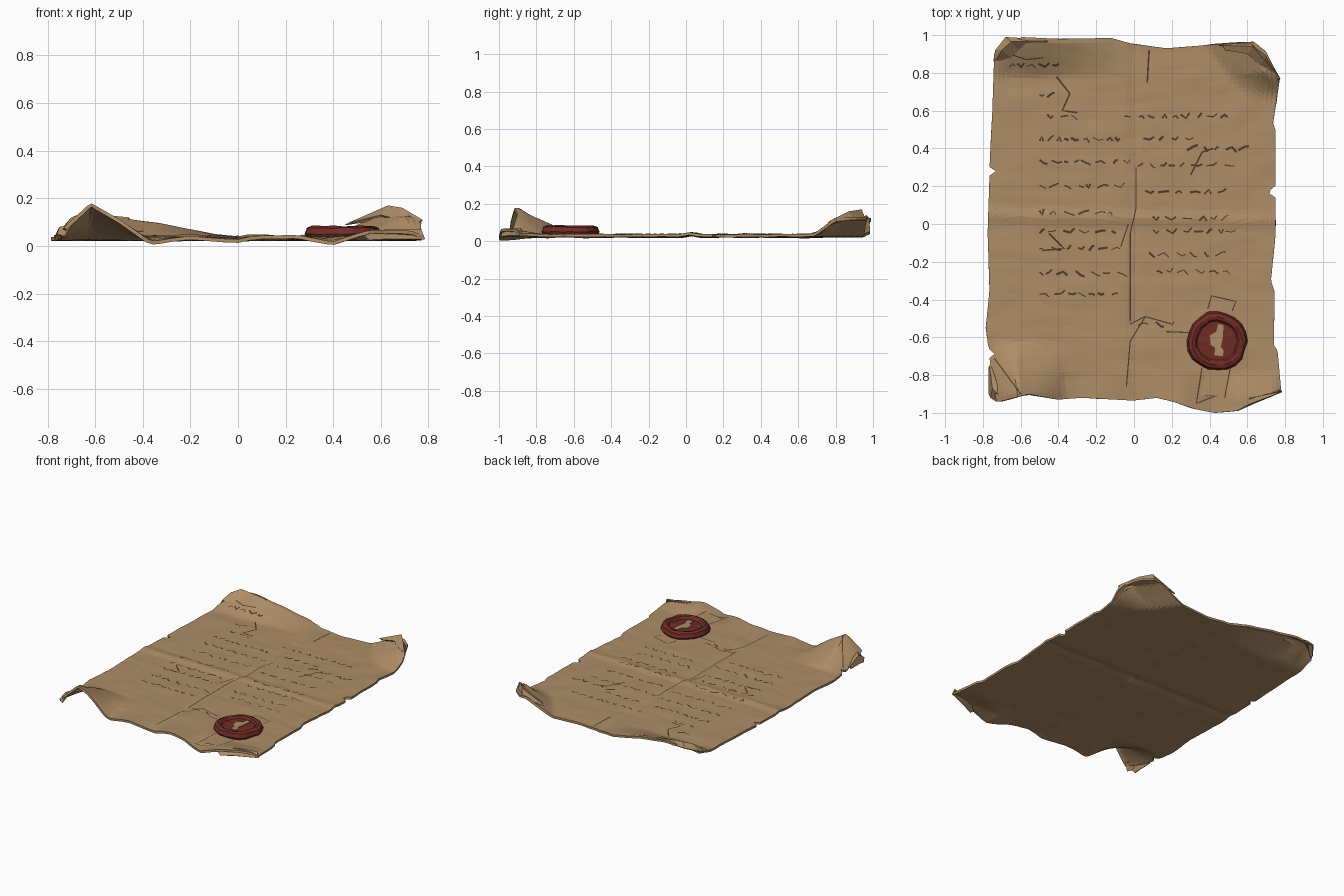
import bpy, bmesh, math, random
from mathutils import Vector, noise
from mathutils.bvhtree import BVHTree

random.seed(4)
if "Cube" in bpy.data.objects:
    bpy.data.objects.remove(bpy.data.objects["Cube"])


def material(name, rgb):
    m = bpy.data.materials.new(name)
    m.use_nodes = True
    m.diffuse_color = (*rgb, 1)
    m.node_tree.nodes["Principled BSDF"].inputs["Base Color"].default_value = (*rgb, 1)
    return m


PAPER = material("aged paper", (0.42, 0.265, 0.135))
INK = material("brown ink", (0.075, 0.045, 0.023))
WAX = material("red wax", (0.16, 0.026, 0.018))


def finish(bm, name, mat, thickness=0):
    me = bpy.data.meshes.new(name)
    bm.to_mesh(me)
    me.materials.append(mat)
    ob = bpy.data.objects.new(name, me)
    bpy.context.collection.objects.link(ob)
    if thickness:
        mod = ob.modifiers.new("Thickness", 'SOLIDIFY')
        mod.thickness = thickness
        mod.offset = -1
    return ob


def interp(points, t):
    if t <= points[0][0]:
        return points[0][1]
    for (a, p), (b, q) in zip(points, points[1:]):
        if t <= b:
            return p + (q - p) * (t - a) / (b - a)
    return points[-1][1]


def ramp(t, a, b):
    return min(1, max(0, (t - a) / (b - a)))


# Torn outline: side edges as (y, x), end edges as (x, y)
LEFT = [(-.94, -.73), (-.71, -.765), (-.69, -.735), (-.66, -.77), (-.55, -.785), (-.35, -.765),
        (-.05, -.775), (.26, -.765), (.28, -.73), (.3, -.765), (.6, -.75), (.9, -.74), (.99, -.68)]
RIGHT = [(-.89, .78), (-.67, .76), (-.64, .74), (-.36, .745), (-.3, .725), (-.05, .75),
         (.14, .75), (.17, .705), (.2, .75), (.5, .75), (.53, .735), (.75, .77), (.96, .77)]
FRONT = [(-.74, -.94), (-.58, -.9), (-.43, -.93), (-.3, -.92), (-.03, -.935), (.1, -.92),
         (.18, -.94), (.3, -.98), (.4, -1), (.52, -.99), (.6, -.95), (.76, -.89)]
BACK = [(-.76, .9), (-.68, .99), (-.45, .98), (-.17, .985), (-.05, .955), (.15, .93),
        (.4, .95), (.62, .965), (.69, .91), (.76, .76)]
# Height along the lifted back edge and the wavy front edge
BACK_LIFT = [(-.76, .03), (-.68, .08), (-.55, .085), (-.34, .06), (-.1, .012), (.1, 0)]
FRONT_WAVE = [(-.5, 0), (-.35, -.018), (-.2, .004), (-.05, -.008), (.1, .006), (.25, .008),
              (.4, -.018), (.56, .03), (.74, .03), (.78, .005)]


def height(x, y):
    z = .037 + .004 * noise.noise((x * 7, y * 7, 0)) + .003 * abs(noise.noise((x * 3, y * 11, 5)))
    z += .009 * max(0, 1 - abs(y - .03 + .02 * x) / .05) - .006 * max(0, 1 - abs(x) / .04)
    peak = 1 - (abs(x + .62) / (.15 if x < -.62 else .25))
    z += .143 * max(0, peak) * ramp(y, -.62, -.9)
    z += .09 * ramp(.81 * x + .58 * y, .86, 1.03) * ramp(y, .68, .8)
    z += interp(BACK_LIFT, x) * ramp(y, .78, .96)
    return z + interp(FRONT_WAVE, x) * ramp(y, -.78, -.93)


# Parchment sheet
NX, NY = 64, 80
bm = bmesh.new()
rows = []
for j in range(NY + 1):
    row = []
    for i in range(NX + 1):
        nx = -.76 + 1.52 * i / NX
        lo, hi = interp(FRONT, nx), interp(BACK, nx)
        y = lo + (hi - lo) * j / NY
        a, b = interp(LEFT, y), interp(RIGHT, y)
        x = a + (b - a) * i / NX
        row.append(bm.verts.new((x, y, height(x, y))))
    rows.append(row)
for r, s in zip(rows, rows[1:]):
    for i in range(NX):
        bm.faces.new((r[i], r[i + 1], s[i + 1], s[i]))
bm.normal_update()
surface = BVHTree.FromBMesh(bm)
finish(bm, "parchment_sheet", PAPER, .015)
bm.free()


def on_sheet(x, y, lift):
    hit = surface.ray_cast(Vector((x, y, 1)), Vector((0, 0, -1)))[0]
    return Vector((x, y, (hit.z if hit else height(x, y)) + lift))


# Curled corner lips, lofted between rows of points
def curl(name, *point_rows):
    bm = bmesh.new()
    vs = [[bm.verts.new(p) for p in r] for r in point_rows]
    for r, s in zip(vs, vs[1:]):
        for i in range(len(r) - 1):
            bm.faces.new((r[i], r[i + 1], s[i + 1], s[i]))
    bmesh.ops.recalc_face_normals(bm, faces=bm.faces)
    finish(bm, name, PAPER, .008)
    bm.free()


curl("back_left_corner_curl",
     [(.45, .95, .09), (.62, .96, .115), (.7, .9, .115), (.77, .76, .1)],
     [(.47, .945, .1), (.63, .94, .17), (.69, .87, .16), (.775, .77, .11)],
     [(.48, .92, .1), (.6, .9, .13), (.66, .84, .115), (.74, .765, .09)])
curl("back_right_corner_curl",
     [(-.745, .86, .05), (-.735, .92, .08), (-.68, .99, .11), (-.45, .975, .11)],
     [(-.73, .87, .08), (-.7, .92, .12), (-.65, .965, .14), (-.46, .965, .12)],
     [(-.7, .86, .06), (-.65, .88, .08), (-.61, .92, .1), (-.47, .94, .09)])
curl("front_right_corner_curl",
     [(-.73, -.94, .04), (-.7, -.92, .09), (-.76, -.74, .045)],
     [(-.76, -.92, .05), (-.75, -.87, .08), (-.765, -.75, .05)],
     [(-.77, -.9, .025), (-.77, -.85, .03), (-.77, -.76, .03)])
curl("front_left_corner_curl",
     [(.53, -.985, .045), (.62, -.92, .07), (.77, -.885, .07)],
     [(.55, -.99, .025), (.64, -.95, .03), (.785, -.89, .03)])

# Ink strokes and crease lines, laid as flat ribbons on the sheet
ink = bmesh.new()


def stroke(points, width, lift=.002):
    pts = []
    for p, q in zip(points, points[1:]):
        n = max(1, int(math.dist(p, q) / .025))
        pts += [Vector(p).lerp(Vector(q), k / n) for k in range(n)]
    pts.append(Vector(points[-1]))
    prev = None
    for k, p in enumerate(pts):
        d = pts[min(k + 1, len(pts) - 1)] - pts[max(k - 1, 0)]
        side = Vector((-d.y, d.x)).normalized() * width / 2
        pair = [ink.verts.new(on_sheet(*(p + s * side), lift)) for s in (1, -1)]
        if prev:
            ink.faces.new((prev[0], prev[1], pair[1], pair[0]))
        prev = pair


# Rows of loose scribbles either side of the centre fold: y, x start, x end
for y, a, b in [(.84, -.66, -.4), (.68, -.5, -.4), (.57, -.46, -.3), (.57, -.05, .5), (.45, -.5, -.08),
                (.45, .05, .32), (.4, .28, .56), (.33, -.5, -.05), (.31, .02, .54), (.2, -.5, -.05),
                (.17, .06, .5), (.06, -.5, -.1), (.03, .1, .5), (-.04, -.5, -.1), (-.04, .1, .5),
                (-.13, -.5, -.08), (-.16, .08, .52), (-.26, -.5, -.05), (-.25, .12, .5),
                (-.37, -.5, -.08), (-.53, .02, .22)]:
    x = a
    while x < b:
        n = random.uniform(.02, .06)
        dy = random.uniform(-.012, .012)
        stroke([(x, y + dy), (x + n * .6, y - dy), (x + n, y + random.uniform(-.02, .02))],
               random.uniform(.005, .013))
        x += n + random.uniform(.01, .045)

# Long flourishes
for line in [[(-.41, .78), (-.34, .69), (-.38, .6), (-.3, .59)], [(.08, .92), (.07, .75)],
             [(.3, .26), (.36, .38), (.42, .4)], [(-.45, -.05), (-.37, -.13), (-.48, -.14)]]:
    stroke(line, .009)
# Centre fold, ribbon edges and corner creases
for line in [[(.01, .3), (.01, .08), (-.02, -.05), (-.02, -.53), (.06, -.49), (.2, -.53)],
             [(.06, -.49), (-.02, -.62), (-.04, -.86)], [(-.03, 0), (-.07, -.12)],
             [(.39, -.45), (.41, -.38), (.54, -.41), (.52, -.46)], [(.17, -.57), (.3, -.575)],
             [(.36, -.76), (.33, -.95), (.43, -.91)], [(.51, -.76), (.48, -.92)],
             [(-.74, -.71), (-.6, -.9)], [(-.66, .9), (-.57, .87), (-.48, .88)]]:
    stroke(line, .006)
finish(ink, "ink_marks", INK)
ink.free()

# Paper ribbon tucked under the seal
CX, CY = .44, -.62
bm = bmesh.new()
prev = None
for y, a, b in [(-.39, .41, .53), (-.5, .39, .51), (-.74, .37, .51), (-.91, .345, .48)]:
    pair = [bm.verts.new(on_sheet(x, y, .001)) for x in (a, b)]
    if prev:
        bm.faces.new((prev[0], prev[1], pair[1], pair[0]))
    prev = pair
bmesh.ops.recalc_face_normals(bm, faces=bm.faces)
finish(bm, "seal_ribbon", PAPER)
bm.free()

# Wax seal: lumpy stepped disc with a raised rim and a pressed centre
SEG = 20
bm = bmesh.new()
wobble = [random.uniform(.95, 1.03) for _ in range(SEG)]
rings = []
for r, z in [(.15, .032), (.16, .05), (.15, .075), (.13, .084), (.115, .08), (.105, .066), (.04, .066)]:
    ring = []
    for k in range(SEG):
        t = math.tau * k / SEG
        rr = r * (wobble[k] if r > .1 else 1)
        ring.append(bm.verts.new((CX + rr * math.cos(t), CY + rr * math.sin(t),
                                  z + random.uniform(-.003, .003))))
    rings.append(ring)
for r, s in zip(rings, rings[1:]):
    for k in range(SEG):
        n = (k + 1) % SEG
        bm.faces.new((r[k], r[n], s[n], s[k]))
bm.faces.new(rings[-1])
bm.faces.new(rings[0][::-1])
finish(bm, "wax_seal", WAX)
bm.free()

# Bare paper patch showing in the pressed centre
bm = bmesh.new()
patch = [(-.04, .03), (-.035, -.02), (-.01, -.035), (-.015, -.075), (.03, -.08), (.035, -.05), (.02, -.03),
         (.03, .02), (.035, .085), (.005, .09), (-.005, .05)]
bm.faces.new([bm.verts.new((CX + x, CY + y, .072)) for x, y in patch])
ob = finish(bm, "seal_centre_patch", PAPER, .004)
bm.free()
